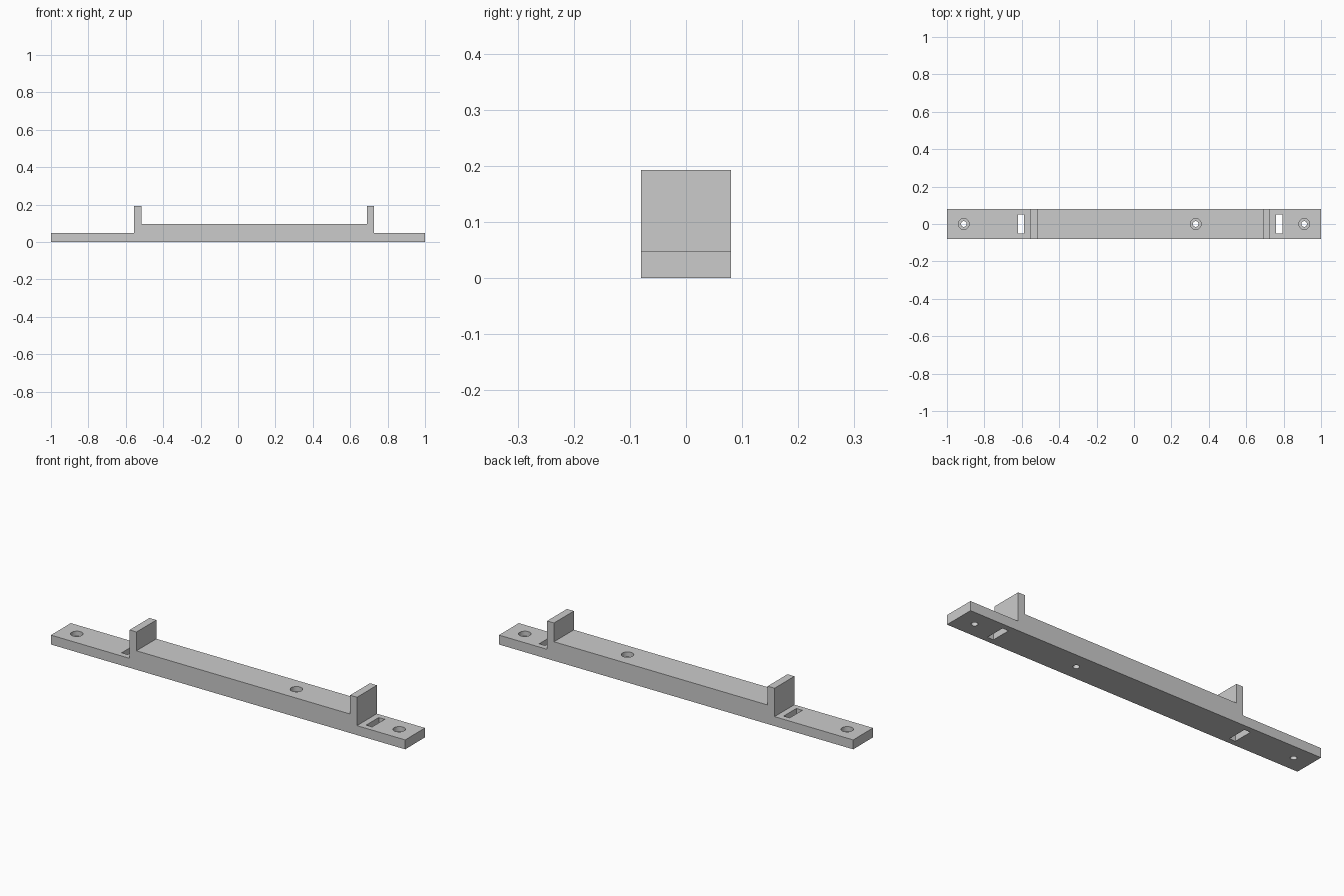
import bpy
import bmesh

cube = bpy.data.objects.get("Cube")
if cube:
    bpy.data.objects.remove(cube, do_unlink=True)

HALF_Y, BASE, DECK, TOP = 0.08, 0.048, 0.097, 0.193

grey = bpy.data.materials.new("plain grey")
grey.use_nodes = True
colour = (0.6, 0.6, 0.6, 1)
grey.diffuse_color = colour
grey.node_tree.nodes["Principled BSDF"].inputs["Base Color"].default_value = colour


def make_object(name, bm):
    bmesh.ops.recalc_face_normals(bm, faces=bm.faces)
    mesh = bpy.data.meshes.new(name)
    bm.to_mesh(mesh)
    bm.free()
    mesh.materials.append(grey)
    obj = bpy.data.objects.new(name, mesh)
    bpy.context.collection.objects.link(obj)
    return obj


def extrude_profile(name, points, half_y):
    """Extrude an x-z outline symmetrically along y."""
    bm = bmesh.new()
    face = bm.faces.new([bm.verts.new((x, -half_y, z)) for x, z in points])
    moved = bmesh.ops.extrude_face_region(bm, geom=[face])["geom"]
    verts = [v for v in moved if isinstance(v, bmesh.types.BMVert)]
    bmesh.ops.translate(bm, verts=verts, vec=(0, 2 * half_y, 0))
    return make_object(name, bm)


def turned_cutter(name, x, rings, sides=32):
    """Closed round cutter from (radius, z) rings."""
    bm = bmesh.new()
    loops = []
    for radius, z in rings:
        ring = bmesh.ops.create_circle(bm, segments=sides, radius=radius)["verts"]
        bmesh.ops.translate(bm, verts=ring, vec=(x, 0, z))
        loops.append(ring)
    for low, high in zip(loops, loops[1:]):
        for i in range(sides):
            j = (i + 1) % sides
            bm.faces.new((low[i], low[j], high[j], high[i]))
    bm.faces.new(loops[0])
    bm.faces.new(loops[-1])
    return make_object(name, bm)


# Mounting bar: thin end tabs, raised deck and two upright stops
outline = [(-1, 0), (1, 0), (1, BASE), (0.728, BASE), (0.728, TOP),
           (0.689, TOP), (0.689, DECK), (-0.517, DECK), (-0.517, TOP),
           (-0.556, TOP), (-0.556, BASE), (-1, BASE)]
bar = extrude_profile("mounting_bar", outline, HALF_Y)

# Stepped screw holes
cutters = []
for label, x, surface in (("right", -0.91, BASE), ("middle", 0.33, DECK), ("left", 0.91, BASE)):
    seat = surface - 0.024
    rings = [(0.015, -0.05), (0.015, seat), (0.029, seat), (0.029, surface + 0.05)]
    cutters.append(turned_cutter(label + "_screw_hole_cutter", x, rings))

# Strap slots beside the stops
for label, x in (("right", -0.604), ("left", 0.776)):
    w = 0.017
    box = [(x - w, -0.05), (x + w, -0.05), (x + w, 0.1), (x - w, 0.1)]
    cutters.append(extrude_profile(label + "_strap_slot_cutter", box, 0.051))

for cutter in cutters:
    cutter.hide_render = True
    cutter.hide_set(True)
    cut = bar.modifiers.new(cutter.name, "BOOLEAN")
    cut.operation = "DIFFERENCE"
    cut.solver = "EXACT"
    cut.object = cutter

# Apply the cuts and remove the helpers
bpy.context.view_layer.objects.active = bar
bar.select_set(True)
for name in [m.name for m in bar.modifiers]:
    bpy.ops.object.modifier_apply(modifier=name)
for cutter in cutters:
    bpy.data.objects.remove(cutter, do_unlink=True)
bpy.ops.object.shade_smooth_by_angle()
